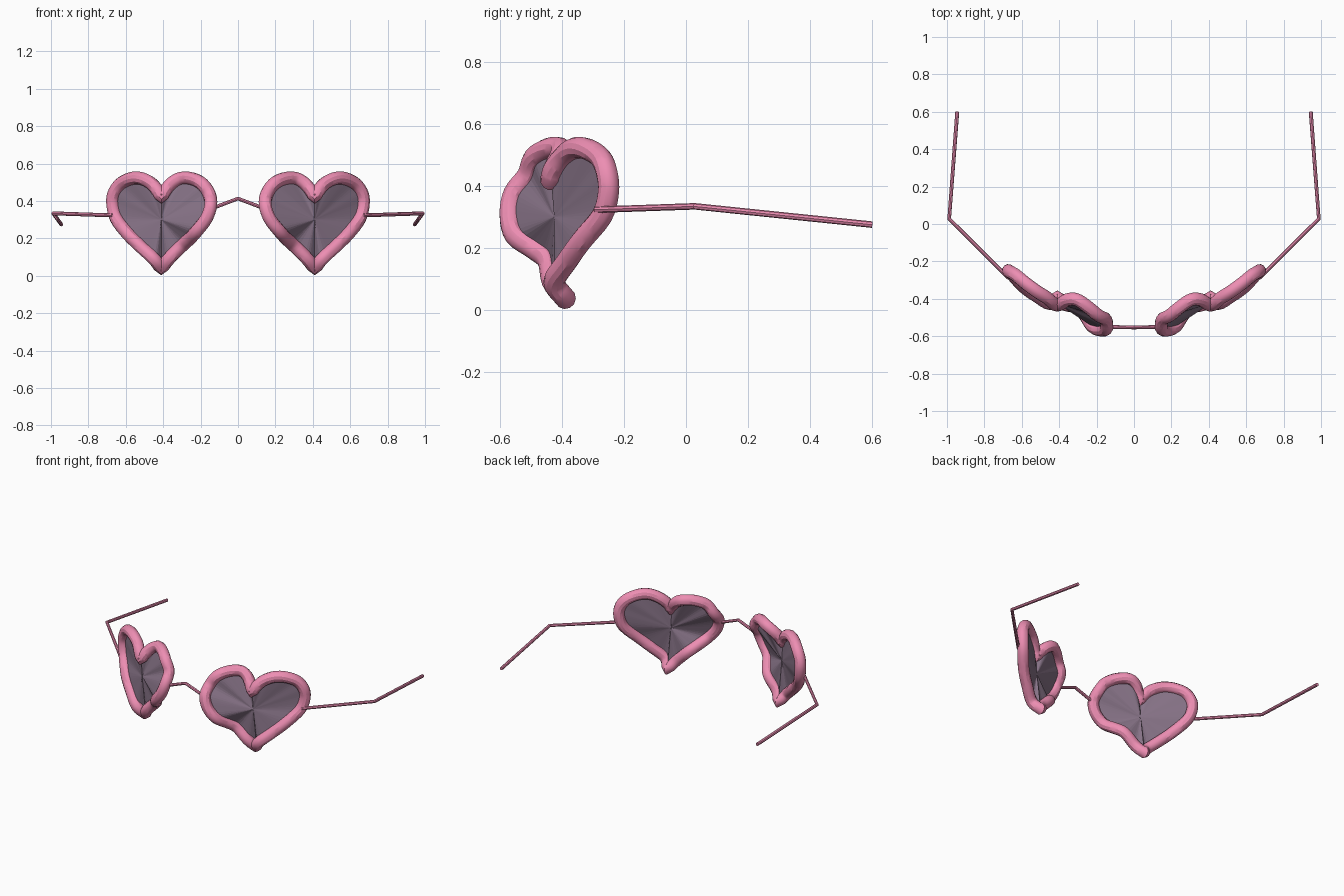
import bpy
from mathutils import Vector

if "Cube" in bpy.data.objects:
    bpy.data.objects.remove(bpy.data.objects["Cube"])


def material(name, color):
    m = bpy.data.materials.new(name)
    m.diffuse_color = color
    m.use_nodes = True
    m.node_tree.nodes["Principled BSDF"].inputs["Base Color"].default_value = m.diffuse_color
    return m


PINK = material("pink_frame", (0.85, 0.27, 0.45, 1))
SMOKE = material("smoky_lens", (0.24, 0.17, 0.24, 1))


def smooth_chain(pts, steps=4):
    """Catmull-Rom through an open chain, last point left out."""
    p = [Vector(q) for q in pts]
    p = [2 * p[0] - p[1]] + p + [2 * p[-1] - p[-2]]
    out = []
    for i in range(1, len(p) - 2):
        a, b, c, d = p[i - 1:i + 3]
        for s in range(steps):
            t = s / steps
            out.append(0.5 * (2 * b + (c - a) * t + (2 * a - 5 * b + 4 * c - d) * t ** 2
                              + (3 * b - a - 3 * c + d) * t ** 3))
    return out


def tube(name, pts, radius, cyclic=False, res=4):
    cu = bpy.data.curves.new(name, 'CURVE')
    cu.dimensions = '3D'
    cu.bevel_depth = radius
    cu.bevel_resolution = res
    cu.use_fill_caps = not cyclic
    sp = cu.splines.new('POLY')
    sp.points.add(len(pts) - 1)
    for q, co in zip(sp.points, pts):
        q.co = (*co, 1)
    sp.use_cyclic_u = cyclic
    cu.materials.append(PINK)
    ob = bpy.data.objects.new(name, cu)
    bpy.context.collection.objects.link(ob)
    bpy.ops.object.select_all(action='DESELECT')
    ob.select_set(True)
    bpy.context.view_layer.objects.active = ob
    bpy.ops.object.convert(target='MESH')
    bpy.ops.object.shade_smooth_by_angle()


def lens(name, rim, centre):
    n = len(rim)
    me = bpy.data.meshes.new(name)
    me.from_pydata([*rim, centre], [], [(i, (i + 1) % n, n) for i in range(n)])
    me.materials.append(SMOKE)
    bpy.context.collection.objects.link(bpy.data.objects.new(name, me))


# heart rim, warped in depth: notch -> outer lobe -> tip, tip -> inner lobe -> notch
NOTCH, TIP = (0.41, -0.435, 0.42), (0.41, -0.39, 0.038)
OUTER = [NOTCH, (0.43, -0.425, 0.455), (0.465, -0.395, 0.495), (0.52, -0.36, 0.521),
         (0.575, -0.32, 0.519), (0.63, -0.275, 0.49), (0.664, -0.255, 0.44),
         (0.67, -0.25, 0.38), (0.65, -0.27, 0.305), (0.59, -0.335, 0.225),
         (0.52, -0.385, 0.155), (0.45, -0.425, 0.09), TIP]
INNER = [TIP, (0.37, -0.43, 0.09), (0.30, -0.445, 0.16), (0.26, -0.49, 0.197),
         (0.22, -0.55, 0.24), (0.17, -0.567, 0.305), (0.146, -0.555, 0.375),
         (0.153, -0.51, 0.435), (0.19, -0.49, 0.49), (0.245, -0.445, 0.519),
         (0.305, -0.405, 0.521), (0.355, -0.405, 0.495), (0.39, -0.425, 0.455), NOTCH]
HEART = smooth_chain(OUTER) + smooth_chain(INNER)
TEMPLE = [(0.67, -0.29, 0.323), (0.988, 0.028, 0.334), (0.945, 0.6, 0.275)]

for side, sx in (("right", 1), ("left", -1)):
    flip = lambda pts: [(sx * x, y, z) for x, y, z in pts]
    tube(side + "_heart_rim", flip(HEART), 0.035, cyclic=True)
    lens(side + "_lens", flip(HEART), (sx * 0.41, -0.425, 0.30))
    tube(side + "_temple", flip(TEMPLE), 0.0105, res=2)

# nose bridge
tube("bridge", [(-0.14, -0.55, 0.36), (0, -0.553, 0.413), (0.14, -0.55, 0.36)], 0.01, res=2)
